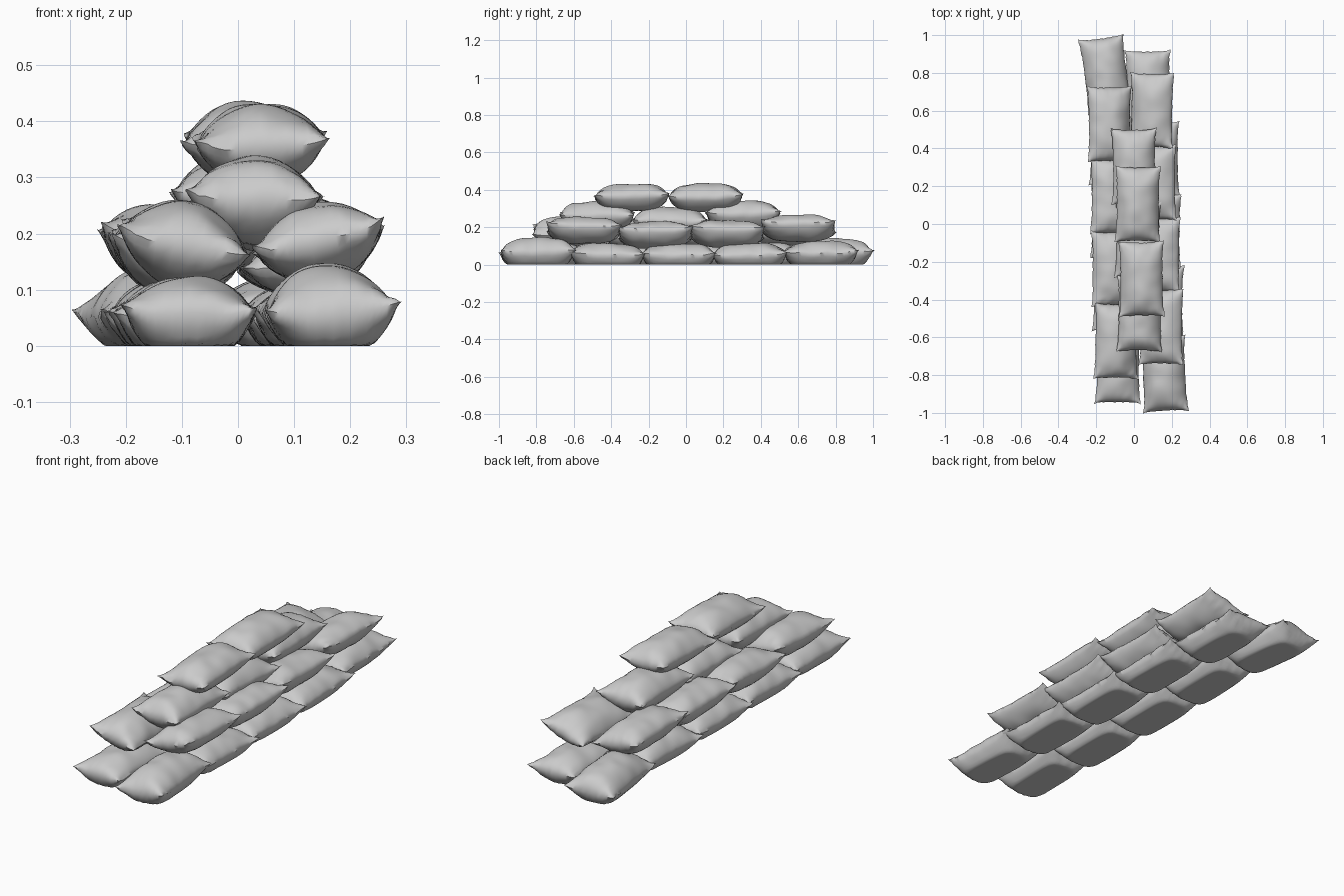
import bpy, bmesh, math, random
from mathutils import Matrix, Vector, noise

if "Cube" in bpy.data.objects:
    bpy.data.objects.remove(bpy.data.objects["Cube"])
random.seed(4)

cloth = bpy.data.materials.new("grey_sackcloth")
cloth.use_nodes = True
GREY = (0.6, 0.6, 0.6, 1)
cloth.diffuse_color = GREY
cloth.node_tree.nodes["Principled BSDF"].inputs["Base Color"].default_value = GREY

NU, NV = 20, 28          # grid across and along one sack
HALF_W, HALF_L = 0.122, 0.203


def spread(i, n):
    """Grid coordinate from -1 to 1, denser toward the seams."""
    t = 2 * i / n - 1
    return 0.5 * t + 0.5 * math.sin(t * math.pi / 2)


def sack(name, x, y, seam, up, down, roll=0, pitch=0, yaw=0):
    """A stuffed sack: two bulging sheets joined at a thin wavy seam."""
    seed = Vector([random.uniform(-50, 50) for _ in range(3)])
    place = (Matrix.Translation((x, y, seam)) @ Matrix.Rotation(yaw, 4, 'Z')
             @ Matrix.Rotation(pitch, 4, 'X') @ Matrix.Rotation(roll, 4, 'Y'))
    bm = bmesh.new()
    sheets = {}
    for side in (1, -1):
        for i in range(NU + 1):
            for j in range(NV + 1):
                u, v = spread(i, NU), spread(j, NV)
                rim = i in (0, NU) or j in (0, NV)
                if rim and side < 0:
                    sheets[side, i, j] = sheets[1, i, j]
                    continue
                # pinched outline with pulled-out corners
                px = u * HALF_W * (0.91 + 0.09 * v ** 4)
                py = v * HALF_L * (0.95 + 0.05 * u ** 4)
                wave = noise.noise(Vector((px, py, 0)) * 14 + seed)
                fine = noise.noise(Vector((px, py, 0)) * 60 + seed)
                # seam lifts a little at the corners and wanders
                pz = 0.012 * (u * v) ** 4 + 0.009 * wave * max(abs(u), abs(v)) ** 3
                if rim:
                    px += 0.004 * fine
                    py += 0.005 * fine
                    pz += 0.003 * fine
                else:
                    across, along = 1 - abs(u) ** 2.2, 1 - abs(v) ** 3.5
                    full = across ** 0.75 * along ** 0.62
                    # gathered pleats running in from the short ends
                    pleat = 0.007 * math.sin(17 * u + 6 * wave) * abs(v) ** 8 * along ** 0.5
                    pz += side * ((up if side > 0 else down) * full * (1 + 0.09 * wave) + 0.0015) + pleat
                p = place @ Vector((px, py, pz))
                p.z = max(p.z, 0.0)
                sheets[side, i, j] = bm.verts.new(p)
    for side in (1, -1):
        for i in range(NU):
            for j in range(NV):
                quad = [sheets[side, i + a, j + b] for a, b in ((0, 0), (1, 0), (1, 1), (0, 1))]
                bm.faces.new(quad if side > 0 else quad[::-1])
    mesh = bpy.data.meshes.new(name)
    bm.to_mesh(mesh)
    bm.free()
    mesh.materials.append(cloth)
    obj = bpy.data.objects.new(name, mesh)
    bpy.context.collection.objects.link(obj)
    bpy.context.view_layer.objects.active = obj
    obj.select_set(True)
    bpy.ops.object.shade_smooth_by_angle(angle=math.radians(50))
    obj.select_set(False)


def row(name, y, step, xs, seams, up, down, roll=0):
    """A line of sacks laid end to end along the wall."""
    for k, (x, seam) in enumerate(zip(xs, seams)):
        sack(f"{name}_{k + 1}", x, y + k * step, seam, up, down,
             roll + random.uniform(-0.03, 0.03), random.uniform(-0.03, 0.03),
             random.uniform(-0.02, 0.02))


# Bottom layer, resting flat on the ground
sack("bottom_left_sack_front", 0.16, -0.795, 0.06, 0.083, 0.09, -0.04, 0.02, 0.05)
row("bottom_left_sack", -0.42, 0.38, (0.145, 0.13, 0.12, 0.075),
    (0.05, 0.048, 0.052, 0.062), 0.06, 0.09)
row("bottom_right_sack", -0.75, 0.385, (-0.085, -0.1, -0.11, -0.115),
    (0.055, 0.05, 0.05, 0.052), 0.068, 0.09)
sack("bottom_right_sack_back", -0.15, 0.79, 0.058, 0.08, 0.09, -0.06, 0, 0.13)

# Second layer, both columns leaning in toward the middle
row("second_left_sack", -0.545, 0.382, (0.145, 0.13, 0.11, 0.095),
    (0.185, 0.16, 0.165, 0.195), 0.066, 0.07, -0.24)
row("second_right_sack", -0.62, 0.383, (-0.095, -0.11, -0.115, -0.13),
    (0.183, 0.165, 0.165, 0.18), 0.07, 0.075, 0.22)

# Third layer, sagging into the gap between the columns
row("third_sack", -0.475, 0.39, (0.03, 0.02, 0.0), (0.262, 0.232, 0.268), 0.073, 0.088)

# Top pair
sack("top_sack_front", 0.04, -0.29, 0.36, 0.07, 0.075, -0.03, 0.03, 0.01)
sack("top_sack_back", 0.02, 0.105, 0.36, 0.073, 0.075, 0.02, 0.02, -0.01)
